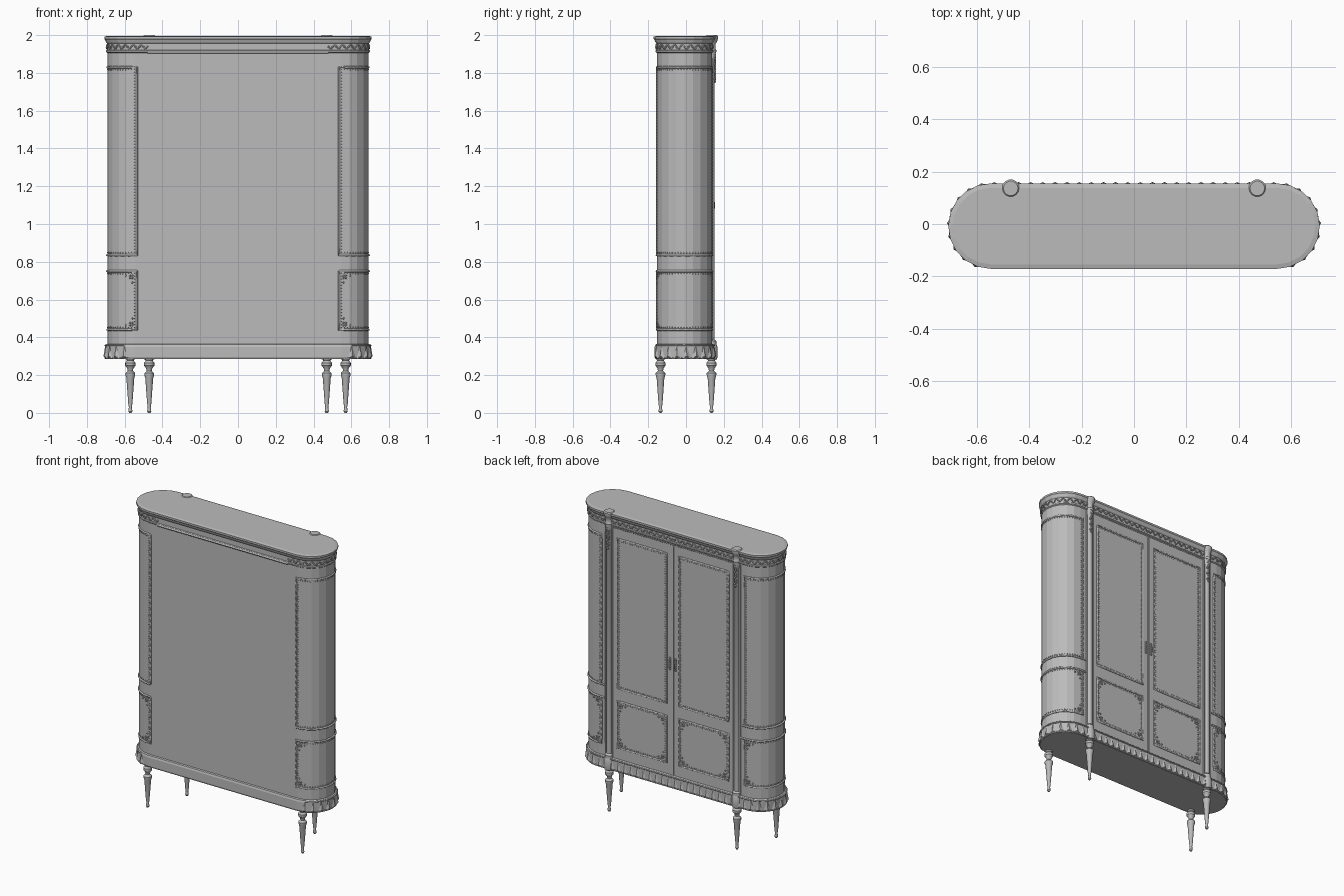
import bpy, bmesh, math
from mathutils import Vector, Matrix

cube = bpy.data.objects.get("Cube")
if cube:
    bpy.data.objects.remove(cube, do_unlink=True)

mat = bpy.data.materials.new("grey paint")
mat.use_nodes = True
GREY = (0.5, 0.5, 0.5, 1)
mat.diffuse_color = GREY
mat.node_tree.nodes["Principled BSDF"].inputs["Base Color"].default_value = GREY

# Plan outline: two straight sides joined by round ends
CX, R, YC = 0.545, 0.146, -0.008
ARC = math.pi * R
DOOR = 2 * CX + ARC          # distance along outline to the middle of the doors
PILASTER_X = 0.47


def on_outline(s, z, off=0.0, side=1):
    """Point and outward normal at distance s from the plain side's middle."""
    if s < CX:
        p, n = Vector((s, -R, 0)), Vector((0, -1, 0))
    elif s > CX + ARC:
        p, n = Vector((DOOR - s, R, 0)), Vector((0, 1, 0))
    else:
        a = (s - CX) / R - math.pi / 2
        n = Vector((math.cos(a), math.sin(a), 0))
        p = Vector((CX, 0, 0)) + n * R
    p = p + n * off + Vector((0, YC, z))
    return Vector((p.x * side, p.y, p.z)), Vector((n.x * side, n.y, 0))


def finish(bm, name, smooth=False):
    bmesh.ops.recalc_face_normals(bm, faces=bm.faces)
    me = bpy.data.meshes.new(name)
    bm.to_mesh(me)
    bm.free()
    me.materials.append(mat)
    ob = bpy.data.objects.new(name, me)
    bpy.context.collection.objects.link(ob)
    if smooth:
        bpy.ops.object.select_all(action='DESELECT')
        ob.select_set(True)
        bpy.context.view_layer.objects.active = ob
        bpy.ops.object.shade_smooth_by_angle(angle=math.radians(35))
    return ob


def loft(bm, rings):
    """Skin closed rings of points and cap both ends."""
    rows = [[bm.verts.new(p) for p in ring] for ring in rings]
    n = len(rows[0])
    for a, b in zip(rows, rows[1:]):
        for i in range(n):
            bm.faces.new((a[i], a[(i + 1) % n], b[(i + 1) % n], b[i]))
    bm.faces.new(rows[0])
    bm.faces.new(rows[-1])


def slab(name, profile, segs=10):
    """Outline-shaped layer; profile is a list of (offset, z)."""
    half = [CX + ARC * i / segs for i in range(segs + 1)]
    rings = []
    for off, z in profile:
        ring = [on_outline(s, z, off)[0] for s in half]
        ring += [on_outline(s, z, off, -1)[0] for s in reversed(half)]
        rings.append(ring)
    bm = bmesh.new()
    loft(bm, rings)
    return finish(bm, name)


def lathe(name, x, y, profile, segs=14):
    bm = bmesh.new()
    ang = [2 * math.pi * i / segs for i in range(segs)]
    loft(bm, [[(x + r * math.cos(a), y + r * math.sin(a), z) for a in ang]
              for r, z in profile])
    return finish(bm, name, True)


def tube(name, points, radius, closed=False):
    cu = bpy.data.curves.new(name, 'CURVE')
    cu.dimensions = '3D'
    cu.bevel_depth, cu.bevel_resolution = radius, 1
    sp = cu.splines.new('POLY')
    sp.points.add(len(points) - 1)
    for sp_pt, p in zip(sp.points, points):
        sp_pt.co = (*p, 1)
    sp.use_cyclic_u = closed
    cu.materials.append(mat)
    ob = bpy.data.objects.new(name, cu)
    bpy.context.collection.objects.link(ob)
    bpy.ops.object.select_all(action='DESELECT')
    ob.select_set(True)
    bpy.context.view_layer.objects.active = ob
    bpy.ops.object.convert(target='MESH')


def span(a, b, step):
    n = max(1, round(abs(b - a) / step))
    return [a + (b - a) * i / n for i in range(n + 1)]


def beads(name, places, radius):
    bm = bmesh.new()
    for p in places:
        bmesh.ops.create_icosphere(bm, subdivisions=1, radius=radius,
                                   matrix=Matrix.Translation(p))
    finish(bm, name)


def rectangle(s0, s1, z0, z1, side, step, off=0.0):
    """Closed loop of points around a panel lying on the outline."""
    across, up = span(s0, s1, step), span(z0, z1, step)
    loop = [(s, z0) for s in across[:-1]] + [(s1, z) for z in up[:-1]]
    loop += [(s, z1) for s in across[:0:-1]] + [(s0, z) for z in up[:0:-1]]
    return [on_outline(s, z, off, side)[0] for s, z in loop]


def panel(name, s0, s1, z0, z1, side, corners):
    tube(name + "_frame", rectangle(s0, s1, z0, z1, side, 0.04), 0.006, True)
    m = 0.013
    beads(name + "_beading",
          rectangle(s0 + m, s1 - m, z0 + m, z1 - m, side, 0.016), 0.0035)
    if corners:     # stepped sprig of beads in each corner
        spots = []
        for s, ds in ((s0, 1), (s1, -1)):
            for z, dz in ((z0, 1), (z1, -1)):
                for i, j in ((2, 2), (3, 2), (2, 3), (5, 2), (2, 5), (3, 3)):
                    spots.append(on_outline(s + ds * i * 0.012,
                                            z + dz * j * 0.012, 0.001, side)[0])
        beads(name + "_corners", spots, 0.006)


# Carcass, plinth and cornice
slab("body", [(0, 0.35), (0, 1.92)])
slab("plinth", [(0.008, 0.285), (0.012, 0.295), (0.012, 0.35), (0.008, 0.362), (0, 0.366)])
slab("cornice", [(0.0, 1.905), (0.007, 1.91), (0.007, 1.918), (0.002, 1.922),
                 (0.002, 1.955), (0.008, 1.962), (0.013, 1.975), (0.017, 1.98),
                 (0.017, 1.992), (0.0, 1.996)])
tube("plain_side_bead", [on_outline(0.48, 1.91, 0.004, k)[0] for k in (1, -1)], 0.008)

# Framed panels on the round ends and on the doors
for side, tag in ((1, "left"), (-1, "right")):
    for z0, z1, level in ((0.44, 0.75, "lower"), (0.835, 1.83, "upper")):
        low = level == "lower"
        panel(f"{tag}_end_{level}_panel", 0.535, DOOR - 0.525, z0, z1, side, low)
        panel(f"{tag}_door_{level}_panel", DOOR - 0.41, DOOR - 0.045, z0, z1, side, low)
    # Round the end, a rail closes the upper panel field
    for z in (0.75, 0.835):
        tube(f"{tag}_end_rail", [on_outline(s, z, 0.001, side)[0]
                                 for s in span(0.535, DOOR - 0.5, 0.03)], 0.006)
    # Frieze scroll with berries
    stretch = span(0.48, DOOR - 0.005, 0.007)
    tube(f"{tag}_frieze_scroll",
         [on_outline(s, 1.938 + 0.011 * math.sin(s * 150), 0.004, side)[0]
          for s in stretch], 0.004)
    beads(f"{tag}_frieze_berries",
          [on_outline(s, 1.938, 0.004, side)[0] for s in span(0.48, DOOR, 0.021)], 0.006)
    beads(f"{tag}_frieze_beading",
          [on_outline(s, 1.9, 0.002, side)[0] for s in span(DOOR - 0.44, DOOR, 0.015)], 0.005)

    # Pointed leaves around the plinth
    bm = bmesh.new()
    for s in span(0.6, DOOR - 0.024, 0.046):
        foot = [on_outline(s + d, 0.29, 0.011, side)[0] for d in (-0.021, 0.021)]
        tip = on_outline(s, 0.356, 0.012, side)[0]
        ridge = on_outline(s, 0.3, 0.022, side)[0]
        a, b, c, d = [bm.verts.new(p) for p in (*foot, tip, ridge)]
        for f in ((a, d, c), (d, b, c), (a, b, d), (a, c, b)):
            bm.faces.new(f)
    finish(bm, f"{tag}_plinth_leaves")
    for z in (0.29, 0.358):
        tube(f"{tag}_plinth_bead", [on_outline(s, z, 0.011, side)[0]
                                    for s in span(0.6, DOOR, 0.03)], 0.005)

    # Half-round pilaster with capital, base and hanging ornament
    px, py = PILASTER_X * side, YC + R
    lathe(f"{tag}_pilaster", px, py - 0.004,
          [(0.028, 0.36), (0.028, 0.38), (0.018, 0.39), (0.018, 1.87),
           (0.024, 1.88), (0.024, 1.91)])
    lathe(f"{tag}_pilaster_base", px, py - 0.002,
          [(0.028, 0.283), (0.031, 0.295), (0.031, 0.35), (0.025, 0.364)])
    lathe(f"{tag}_pilaster_capital", px, py - 0.002,
          [(0.024, 1.905), (0.026, 1.92), (0.022, 1.926), (0.022, 1.955),
           (0.03, 1.968), (0.034, 1.98), (0.034, 1.994), (0.028, 2.0)])
    beads(f"{tag}_pilaster_drop",
          [Vector((px + 0.006 * math.sin(i * 2), py + 0.014, 1.755 + i * 0.013))
           for i in range(12)], 0.009)
    for edge in (-0.027, 0.027):
        tube(f"{tag}_pilaster_fillet",
             [Vector((px + edge, py, z)) for z in (0.37, 1.9)], 0.004)

    # Turned, tapering legs
    leg = [(0.006, 0), (0.011, 0.008), (0.008, 0.03), (0.011, 0.05), (0.021, 0.185),
           (0.026, 0.2), (0.026, 0.21), (0.014, 0.222), (0.016, 0.235),
           (0.027, 0.25), (0.027, 0.265), (0.018, 0.277), (0.026, 0.288)]
    lathe(f"{tag}_plain_side_leg", 0.57 * side, -0.135, leg)
    lathe(f"{tag}_door_side_leg", px, 0.135, leg)

    # Door edge and drop handle
    tube(f"{tag}_door_edge", [Vector((0.004 * side, py, z)) for z in (0.366, 1.89)], 0.003)
    hx = 0.02 * side
    beads(f"{tag}_handle_plate",
          [Vector((hx, py + 0.001, 1.07 + i * 0.014)) for i in range(6)], 0.009)
    tube(f"{tag}_handle_pull",
         [Vector((hx, py + 0.002, 1.125)), Vector((hx, py + 0.013, 1.115)),
          Vector((hx, py + 0.013, 1.085)), Vector((hx, py + 0.002, 1.075))], 0.003)
